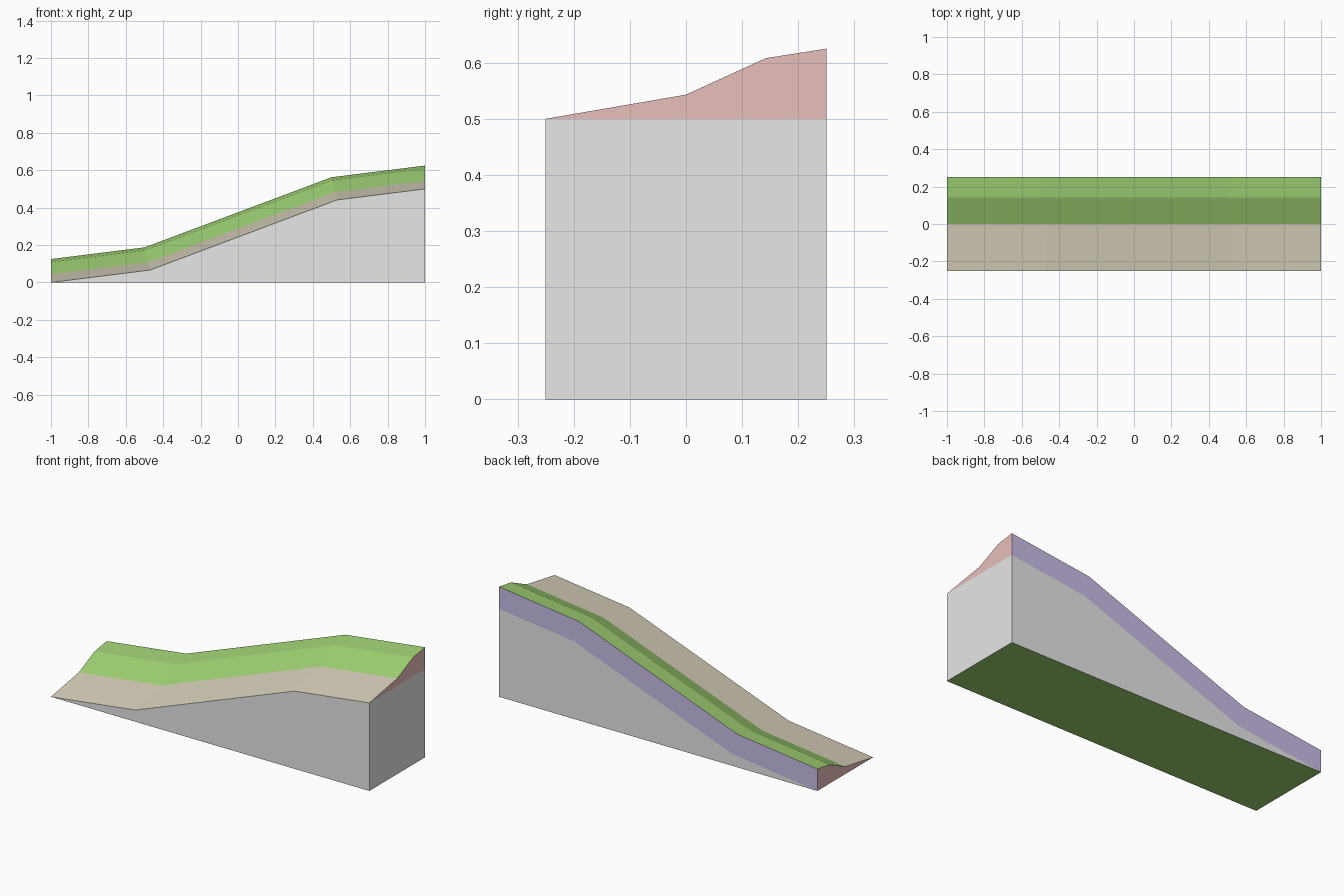
import bpy
import bmesh

default_cube = bpy.data.objects.get("Cube")
if default_cube:
    bpy.data.objects.remove(default_cube, do_unlink=True)


def linear(c):
    c /= 255
    return c / 12.92 if c <= 0.04045 else ((c + 0.055) / 1.055) ** 2.4


def make_material(name, rgb):
    colour = [linear(c) for c in rgb] + [1.0]
    mat = bpy.data.materials.new(name)
    mat.use_nodes = True
    mat.diffuse_color = colour
    mat.node_tree.nodes["Principled BSDF"].inputs["Base Color"].default_value = colour
    return mat


PATH, GRASS, STONE, END, BACK = range(5)
materials = [
    make_material("beige path", (218, 210, 189)),
    make_material("grass green", (160, 211, 116)),
    make_material("light grey", (231, 231, 231)),
    make_material("pale pink", (231, 191, 188)),
    make_material("pale violet", (201, 190, 231)),
]

# Cross-section of the raised bank: (depth, rise above the base)
section = [(-0.25, 0.0), (0.0, 0.043), (0.142, 0.108), (0.25, 0.125)]
GRADE = 0.125  # gentle grade at both ends of the ramp

bm = bmesh.new()


def ramp_row(y, rise):
    """Four points along the ramp; bends shift uphill as the rise shrinks."""
    shift = 0.03 * (1 - rise / 0.125)
    low, high = -0.5 + shift, 0.5 + shift
    points = [(-1, 0), (low, GRADE * (low + 1)),
              (high, 0.5 - GRADE * (1 - high)), (1, 0.5)]
    return [bm.verts.new((x, y, z + rise)) for x, z in points]


def face(verts, material):
    bm.faces.new(verts).material_index = material


rows = [ramp_row(y, rise) for y, rise in section]
back_base = ramp_row(0.25, 0.0)
front_foot = bm.verts.new((1, -0.25, 0))
back_foot = bm.verts.new((1, 0.25, 0))

# Path, two grass strips and the back of the bank
loops = rows + [back_base]
for a, b, material in zip(loops, loops[1:], (PATH, GRASS, GRASS, BACK)):
    for i in range(3):
        face((a[i], a[i + 1], b[i + 1], b[i]), material)

# Ends of the bank
for i in (0, 3):
    face([row[i] for row in loops], END)

# Stone sides, tall end and underside
face(rows[0] + [front_foot], STONE)
face(back_base + [back_foot], STONE)
face((rows[0][3], front_foot, back_foot, back_base[3]), STONE)
face((rows[0][0], front_foot, back_foot, back_base[0]), GRASS)

bmesh.ops.recalc_face_normals(bm, faces=bm.faces)
mesh = bpy.data.meshes.new("sloped_bank")
bm.to_mesh(mesh)
bm.free()
for mat in materials:
    mesh.materials.append(mat)
bank = bpy.data.objects.new("sloped_bank", mesh)
bpy.context.collection.objects.link(bank)
